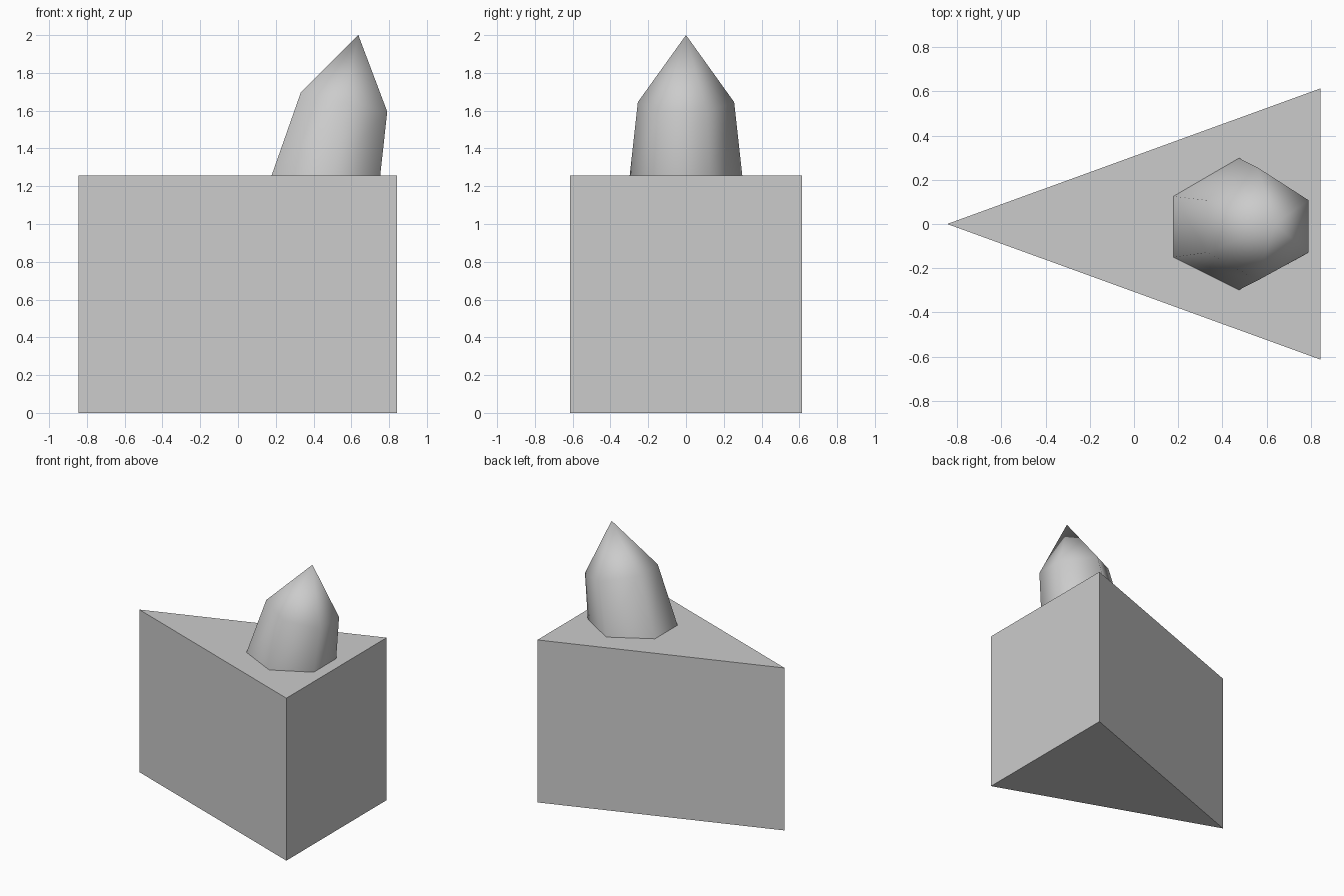
import bpy
import bmesh

cube = bpy.data.objects.get("Cube")
if cube:
    bpy.data.objects.remove(cube, do_unlink=True)

# Single plain grey for the whole model
grey = bpy.data.materials.new("light_grey")
grey.use_nodes = True
colour = (0.6, 0.6, 0.6, 1.0)
grey.diffuse_color = colour
grey.node_tree.nodes["Principled BSDF"].inputs["Base Color"].default_value = colour


def finish(name, bm, smooth):
    """Turn a bmesh into a named, coloured object."""
    bmesh.ops.recalc_face_normals(bm, faces=bm.faces)
    for face in bm.faces:
        face.smooth = smooth
    mesh = bpy.data.meshes.new(name)
    bm.to_mesh(mesh)
    bm.free()
    mesh.materials.append(grey)
    obj = bpy.data.objects.new(name, mesh)
    bpy.context.collection.objects.link(obj)
    return obj


def bridge(bm, lower, upper):
    """Join two rings with a band of quads."""
    n = len(lower)
    for i in range(n):
        j = (i + 1) % n
        bm.faces.new((lower[i], lower[j], upper[j], upper[i]))


BASE_TOP = 1.257

# Wedge-shaped base: a triangular prism
bm = bmesh.new()
corners = [(-0.845, 0), (0.843, -0.613), (0.843, 0.613)]
bottom = [bm.verts.new((x, y, 0)) for x, y in corners]
top = [bm.verts.new((x, y, BASE_TOP)) for x, y in corners]
bridge(bm, bottom, top)
bm.faces.new(bottom)
bm.faces.new(top)
finish("wedge_base", bm, False)


# Leaning six-sided spire: two rings and a point
def hexagon(bm, left, mid, right, half_width, z_left, z_right):
    """Ring with corners on the y axis, tilted from left to right."""
    z_mid = (z_left + z_right) / 2
    near, far = -half_width * 0.505, half_width * 0.42
    points = [(left, far, z_left), (left, near, z_left),
              (mid, -half_width, z_mid), (right, near, z_right),
              (right, far, z_right), (mid, half_width, z_mid)]
    return [bm.verts.new(p) for p in points]


bm = bmesh.new()
foot = hexagon(bm, 0.178, 0.475, 0.753, 0.298, BASE_TOP, BASE_TOP)
shoulder = hexagon(bm, 0.332, 0.56, 0.79, 0.255, 1.695, 1.595)
bridge(bm, foot, shoulder)
tip = bm.verts.new((0.637, 0, 2.0))
for i, vert in enumerate(shoulder):
    bm.faces.new((vert, shoulder[(i + 1) % len(shoulder)], tip))
finish("leaning_spire", bm, True)
